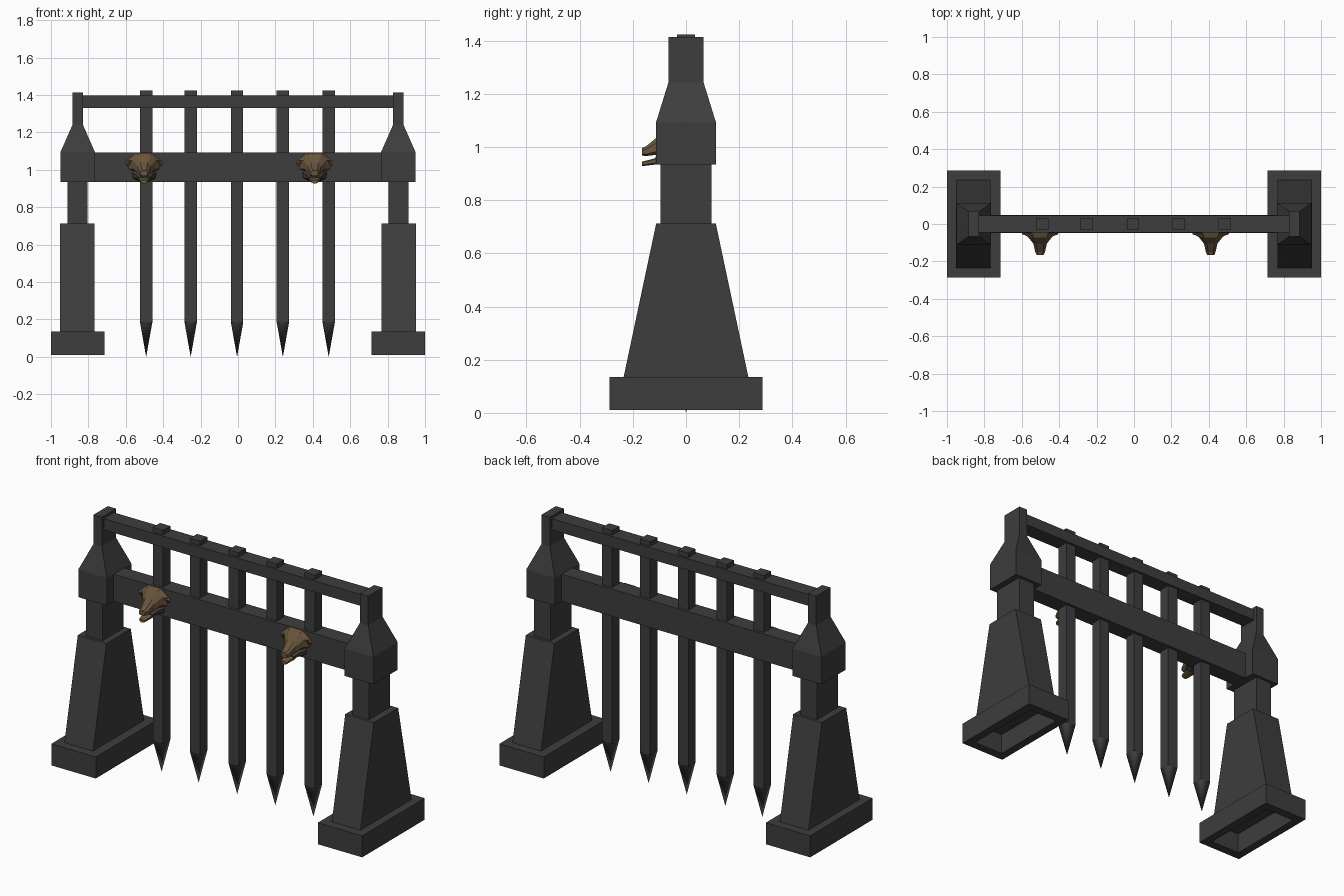
import bpy, bmesh

if "Cube" in bpy.data.objects:
    bpy.data.objects.remove(bpy.data.objects["Cube"])


def material(name, rgb):
    m = bpy.data.materials.new(name)
    m.diffuse_color = (*rgb, 1)
    m.use_nodes = True
    m.node_tree.nodes["Principled BSDF"].inputs["Base Color"].default_value = m.diffuse_color
    return m


IRON = material("dark iron", (0.047, 0.047, 0.047))
BRONZE = material("aged bronze", (0.14, 0.09, 0.045))
DARK = material("dull jaw iron", (0.05, 0.046, 0.04))


def finish(bm, name, mat):
    bmesh.ops.recalc_face_normals(bm, faces=bm.faces)
    me = bpy.data.meshes.new(name)
    bm.to_mesh(me)
    bm.free()
    me.materials.append(mat)
    ob = bpy.data.objects.new(name, me)
    bpy.context.collection.objects.link(ob)
    return ob


def loft(name, rings, mat):
    """Skin a list of equally long point rings and cap both ends."""
    bm = bmesh.new()
    vs = [[bm.verts.new(p) for p in r] for r in rings]
    n = len(vs[0])
    for a, b in zip(vs, vs[1:]):
        for i in range(n):
            j = (i + 1) % n
            bm.faces.new((a[i], a[j], b[j], b[i]))
    bm.faces.new(vs[0])
    bm.faces.new(vs[-1])
    return finish(bm, name, mat)


def rect(cx, hx, hy, z):
    return [(cx - hx, -hy, z), (cx + hx, -hy, z), (cx + hx, hy, z), (cx - hx, hy, z)]


def stack(name, cx, levels, mat=IRON):
    """Rectangular column from (half x, half y, height) levels."""
    return loft(name, [rect(cx, *l) for l in levels], mat)


# Posts: hollow plinth, tapered pier, neck and shouldered cap
for side, s in (("left", -1), ("right", 1)):
    stack(side + "_plinth", s * 0.857,
          [(0.095, 0.235, 0.13), (0.095, 0.235, 0.01), (0.143, 0.287, 0.01),
           (0.143, 0.287, 0.135), (0.09, 0.235, 0.135)])
    stack(side + "_pier", s * 0.86, [(0.092, 0.235, 0.133), (0.092, 0.112, 0.713)])
    stack(side + "_neck", s * 0.858, [(0.053, 0.096, 0.70), (0.053, 0.096, 0.94)])
    stack(side + "_cap", s * 0.857,
          [(0.092, 0.112, 0.935), (0.092, 0.112, 1.095),
           (0.027, 0.066, 1.243), (0.027, 0.066, 1.413)])

# Cross beam and top rail
stack("cross_beam", 0, [(0.78, 0.049, 0.935), (0.78, 0.049, 1.093)])
stack("top_rail", 0, [(0.84, 0.046, 1.332), (0.84, 0.046, 1.398)])

# Hanging spikes with pointed lower ends
for i, x in enumerate((-0.491, -0.253, -0.005, 0.24, 0.485)):
    bm = bmesh.new()
    rings = [[bm.verts.new(p) for p in rect(x, 0.033, 0.033, z)] for z in (0.185, 1.424)]
    tip = bm.verts.new((x, 0, 0))
    lo, hi = rings
    for a in range(4):
        b = (a + 1) % 4
        bm.faces.new((lo[a], lo[b], hi[b], hi[a]))
        bm.faces.new((tip, lo[b], lo[a])).smooth = True
    bm.faces.new(hi)
    finish(bm, f"spike_{i + 1}", IRON)


def section(cx, y, half):
    """Mirrored cross-section in x and z, listed from top to bottom."""
    right = [(cx + x, y, z) for x, z in half]
    left = [(cx - x, y, z) for x, z in reversed(half)]
    return right + left


# Animal heads with open mouths
for i, cx in enumerate((-0.502, 0.41)):
    n = f"head_{i + 1}"
    loft(n + "_skull", [
        section(cx, -0.045, [(0.045, 1.092), (0.095, 1.05), (0.085, 1.005), (0.035, 0.985)]),
        section(cx, -0.072, [(0.035, 1.082), (0.062, 1.05), (0.058, 1.005), (0.03, 0.98)]),
        section(cx, -0.105, [(0.02, 1.04), (0.036, 1.02), (0.036, 0.985), (0.02, 0.972)]),
        section(cx, -0.15, [(0.014, 1.003), (0.026, 0.992), (0.026, 0.973), (0.015, 0.966)]),
        section(cx, -0.165, [(0.01, 0.997), (0.019, 0.988), (0.019, 0.974), (0.01, 0.968)]),
    ], BRONZE)
    loft(n + "_throat", [
        section(cx, -0.045, [(0.05, 1.0), (0.068, 0.985), (0.062, 0.955), (0.03, 0.94)]),
        section(cx, -0.085, [(0.03, 0.985), (0.045, 0.975), (0.042, 0.955), (0.02, 0.942)]),
        section(cx, -0.115, [(0.015, 0.964), (0.03, 0.96), (0.028, 0.948), (0.015, 0.938)]),
    ], DARK)
    loft(n + "_lower_jaw", [
        section(cx, -0.1, [(0.02, 0.962), (0.032, 0.958), (0.03, 0.942), (0.015, 0.936)]),
        section(cx, -0.165, [(0.01, 0.945), (0.018, 0.943), (0.016, 0.932), (0.008, 0.928)]),
    ], BRONZE)
    # Ears
    for side, s in (("left", -1), ("right", 1)):
        loft(f"{n}_{side}_ear", [
            [(cx + s * 0.055, -0.047, 1.07), (cx + s * 0.055, -0.07, 1.05), (cx + s * 0.055, -0.047, 1.03)],
            [(cx + s * 0.098, -0.047, 1.05), (cx + s * 0.096, -0.055, 1.035), (cx + s * 0.09, -0.047, 1.015)],
        ], BRONZE)
